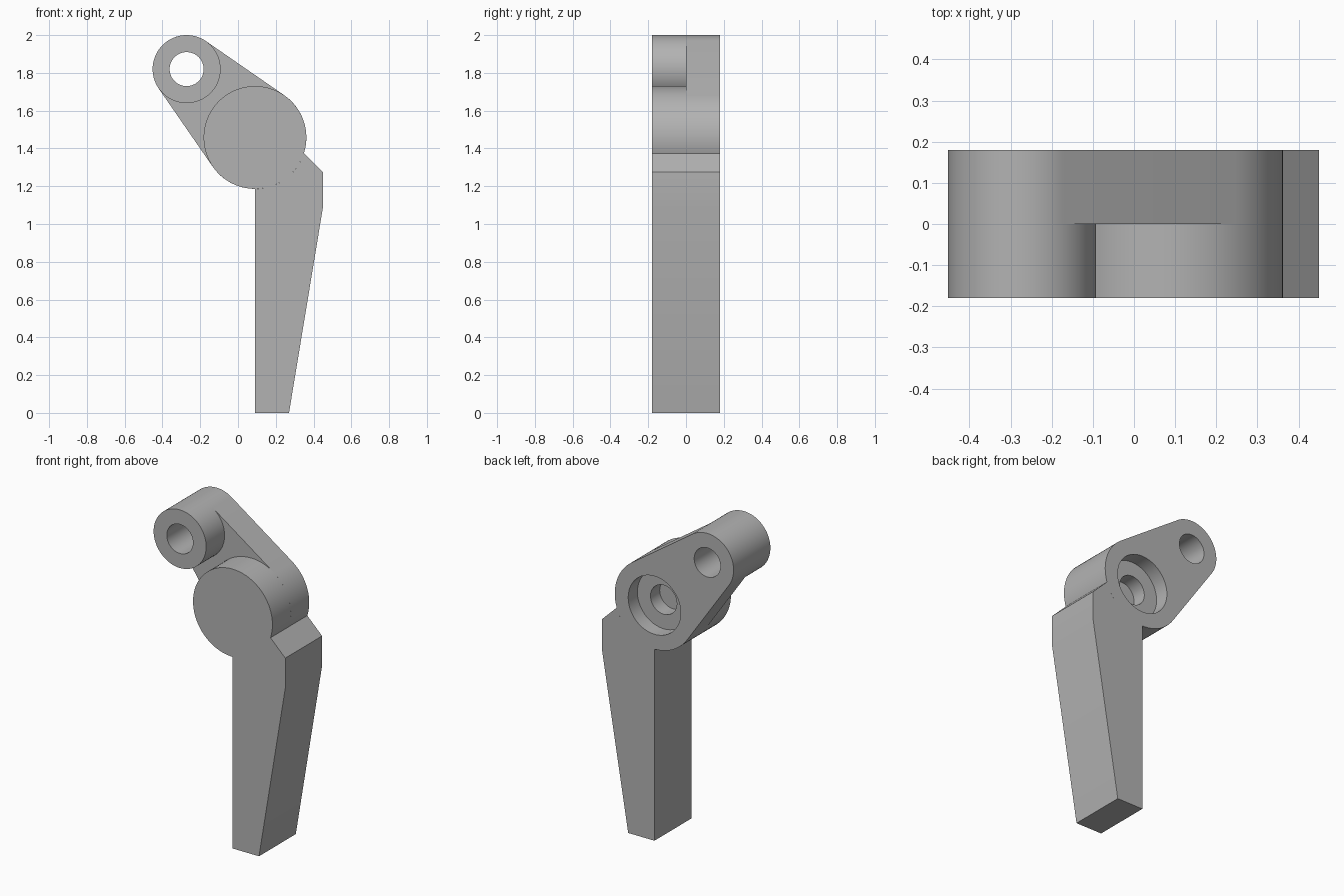
import bpy, bmesh
from math import sin, cos, radians, acos, atan2, hypot, degrees

cube = bpy.data.objects.get("Cube")
if cube:
    bpy.data.objects.remove(cube, do_unlink=True)

HUB, HUB_R = (0.09, 1.458), 0.272
EYE, EYE_R = (-0.272, 1.82), 0.18
HALF = 0.18          # half thickness
BORE_R = 0.09
SEGMENTS = 72

grey = bpy.data.materials.new("plain grey")
grey.use_nodes = True
colour = (0.45, 0.45, 0.45, 1)
grey.diffuse_color = colour
grey.node_tree.nodes["Principled BSDF"].inputs["Base Color"].default_value = colour


def arc(centre, radius, start, end, steps):
    """Points along an arc in the x-z plane, angles in degrees."""
    angles = [radians(start + (end - start) * i / steps) for i in range(steps + 1)]
    return [(centre[0] + radius * cos(a), centre[1] + radius * sin(a)) for a in angles]


def circle(centre, radius):
    return arc(centre, radius, 0, 360, SEGMENTS)[:-1]


def prism(name, outline, front, back):
    """Extrude an x-z outline from y = front to y = back."""
    bm = bmesh.new()
    face = bm.faces.new([bm.verts.new((x, front, z)) for x, z in outline])
    extruded = bmesh.ops.extrude_face_region(bm, geom=[face])["geom"]
    moved = [v for v in extruded if isinstance(v, bmesh.types.BMVert)]
    bmesh.ops.translate(bm, verts=moved, vec=(0, back - front, 0))
    if not any(f.is_valid and all(abs(v.co.y - front) < 1e-6 for v in f.verts) for f in bm.faces):
        bm.faces.new([v for v in bm.verts if v not in moved])
    bmesh.ops.recalc_face_normals(bm, faces=bm.faces)
    mesh = bpy.data.meshes.new(name)
    bm.to_mesh(mesh)
    bm.free()
    mesh.materials.append(grey)
    obj = bpy.data.objects.new(name, mesh)
    bpy.context.collection.objects.link(obj)
    return obj


def select(obj):
    bpy.ops.object.select_all(action='DESELECT')
    obj.select_set(True)
    bpy.context.view_layer.objects.active = obj


def drill(obj, centre, radius, front, back):
    """Cut a round hole along y."""
    cutter = prism("cutter", circle(centre, radius), front, back)
    cutter.hide_render = True
    mod = obj.modifiers.new("hole", 'BOOLEAN')
    mod.operation = 'DIFFERENCE'
    mod.solver = 'EXACT'
    mod.object = cutter
    select(obj)
    bpy.ops.object.modifier_apply(modifier=mod.name)
    bpy.data.objects.remove(cutter, do_unlink=True)


# Tapered rear link, tangent to the hub and the eye
dx, dz = EYE[0] - HUB[0], EYE[1] - HUB[1]
axis = degrees(atan2(dz, dx))
spread = degrees(acos((HUB_R - EYE_R) / hypot(dx, dz)))
link_outline = (arc(HUB, HUB_R, axis + spread, axis - spread + 360, 44)
                + arc(EYE, EYE_R, axis - spread, axis + spread, 36))
link = prism("rear_link", link_outline, 0, HALF)
drill(link, EYE, BORE_R, -0.1, 0.3)

# Stepped socket in the rear of the link
drill(link, HUB, 0.18, 0.09, 0.3)
drill(link, HUB, BORE_R, -0.1, 0.3)

# Front eye boss with its through hole
boss = prism("eye_boss", circle(EYE, EYE_R), -HALF, 0)
drill(boss, EYE, BORE_R, -0.3, 0.1)

# Front hub disc, which closes the socket
hub = prism("hub", circle(HUB, HUB_R), -HALF, 0)

# Tapered handle that fits against the hub
handle_outline = ([(0.09, 0), (0.27, 0), (0.45, 1.09), (0.45, 1.275)]
                  + arc(HUB, HUB_R, -18, -90, 18))
handle = prism("handle", handle_outline, -HALF, HALF)

for part in (link, boss, hub, handle):
    select(part)
    bpy.ops.object.shade_smooth_by_angle(angle=radians(30))
